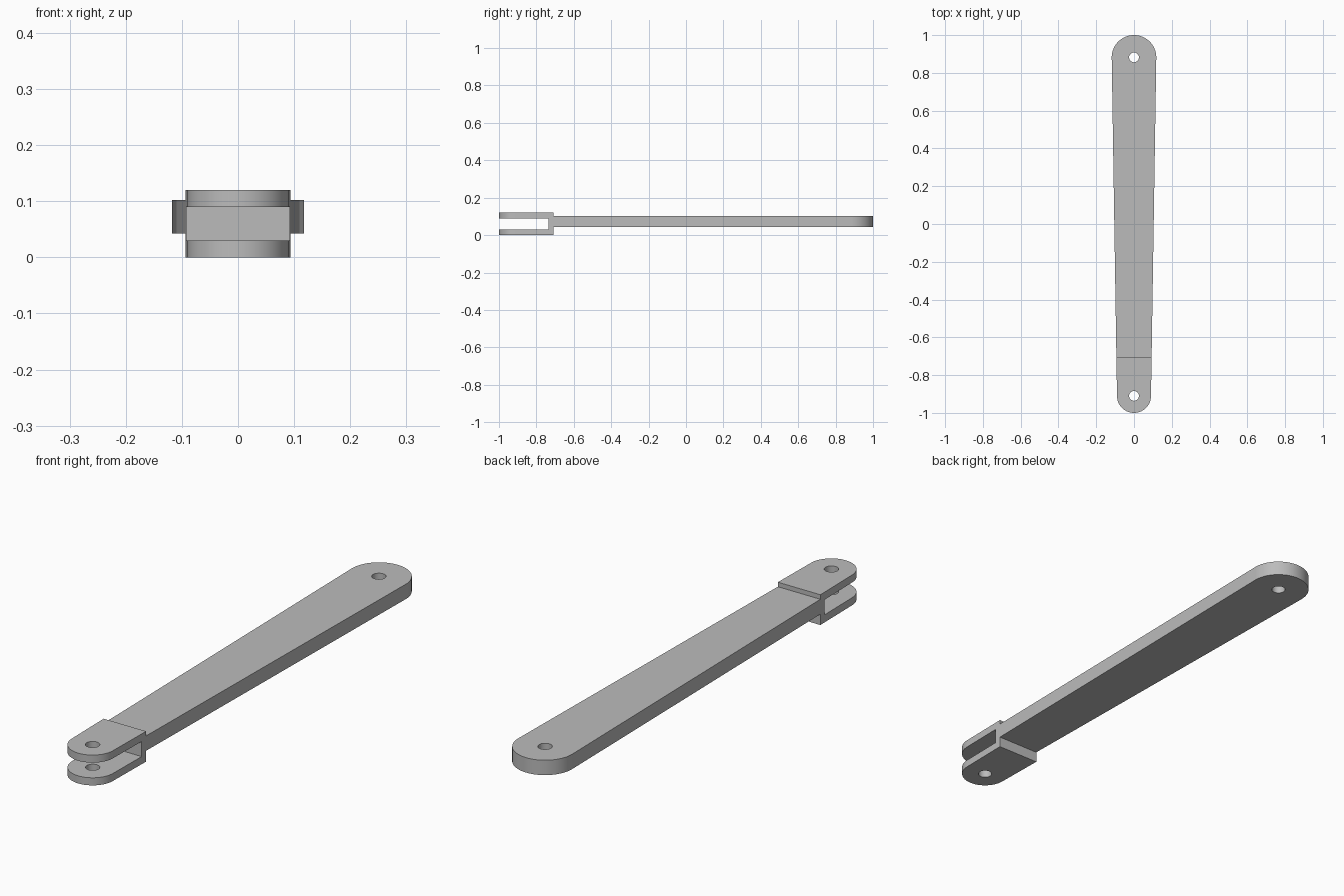
import bpy
import bmesh
from math import cos, sin, pi, radians

cube = bpy.data.objects.get("Cube")
if cube:
    bpy.data.objects.remove(cube, do_unlink=True)

steel = bpy.data.materials.new("grey_steel")
steel.use_nodes = True
GREY = (0.5, 0.5, 0.5, 1)
steel.diffuse_color = GREY
steel.node_tree.nodes["Principled BSDF"].inputs["Base Color"].default_value = GREY


def prism(name, points, offset):
    """Extrude a closed 3D outline along an offset into a solid object."""
    bm = bmesh.new()
    face = bm.faces.new([bm.verts.new(p) for p in points])
    new = bmesh.ops.extrude_face_region(bm, geom=[face])["geom"]
    bmesh.ops.translate(bm, vec=offset, verts=[v for v in new if isinstance(v, bmesh.types.BMVert)])
    bmesh.ops.recalc_face_normals(bm, faces=bm.faces)
    mesh = bpy.data.meshes.new(name)
    bm.to_mesh(mesh)
    bm.free()
    mesh.materials.append(steel)
    obj = bpy.data.objects.new(name, mesh)
    bpy.context.collection.objects.link(obj)
    return obj


def arc(y, radius, start, end, steps):
    """Points of an arc in plan, centred on x = 0."""
    angles = [radians(start + (end - start) * i / steps) for i in range(steps + 1)]
    return [(radius * cos(a), y + radius * sin(a), -0.1) for a in angles]


def boolean(target, tool, operation):
    mod = target.modifiers.new(operation.title(), 'BOOLEAN')
    mod.operation = operation
    mod.solver = 'EXACT'
    mod.object = tool
    bpy.context.view_layer.objects.active = target
    bpy.ops.object.modifier_apply(modifier=mod.name)
    bpy.data.objects.remove(tool, do_unlink=True)


# Side profile: long bar with a slotted fork at the front
BACK_Y, FORK_Y = 0.882, -0.91
BAR_LOW, BAR_HIGH, FORK_TOP = 0.043, 0.102, 0.12
SLOT_LOW, SLOT_HIGH, SLOT_Y, STEP_Y = 0.03, 0.09, -0.735, -0.708
profile = [(-1.1, 0), (STEP_Y, 0), (STEP_Y, BAR_LOW), (1.1, BAR_LOW),
           (1.1, BAR_HIGH), (STEP_Y, BAR_HIGH), (STEP_Y, FORK_TOP), (-1.1, FORK_TOP),
           (-1.1, SLOT_HIGH), (SLOT_Y, SLOT_HIGH), (SLOT_Y, SLOT_LOW), (-1.1, SLOT_LOW)]
link = prism("forked_link_arm", [(-0.2, y, z) for y, z in profile], (0.4, 0, 0))

# Tapered plan outline with rounded ends
plan = arc(BACK_Y, 0.118, 0, 180, 48) + arc(FORK_Y, 0.09, 180, 360, 48)
boolean(link, prism("plan_outline", plan, (0, 0, 0.4)), 'INTERSECT')

# Pin holes through both ends
for y in (BACK_Y, FORK_Y):
    hole = arc(y, 0.026, 0, 360, 32)[:-1]
    boolean(link, prism("pin_hole", hole, (0, 0, 0.4)), 'DIFFERENCE')

# Smooth round ends and holes, keep edges sharp
bpy.ops.object.select_all(action='DESELECT')
link.select_set(True)
bpy.context.view_layer.objects.active = link
bpy.ops.object.shade_smooth_by_angle(angle=radians(30))
